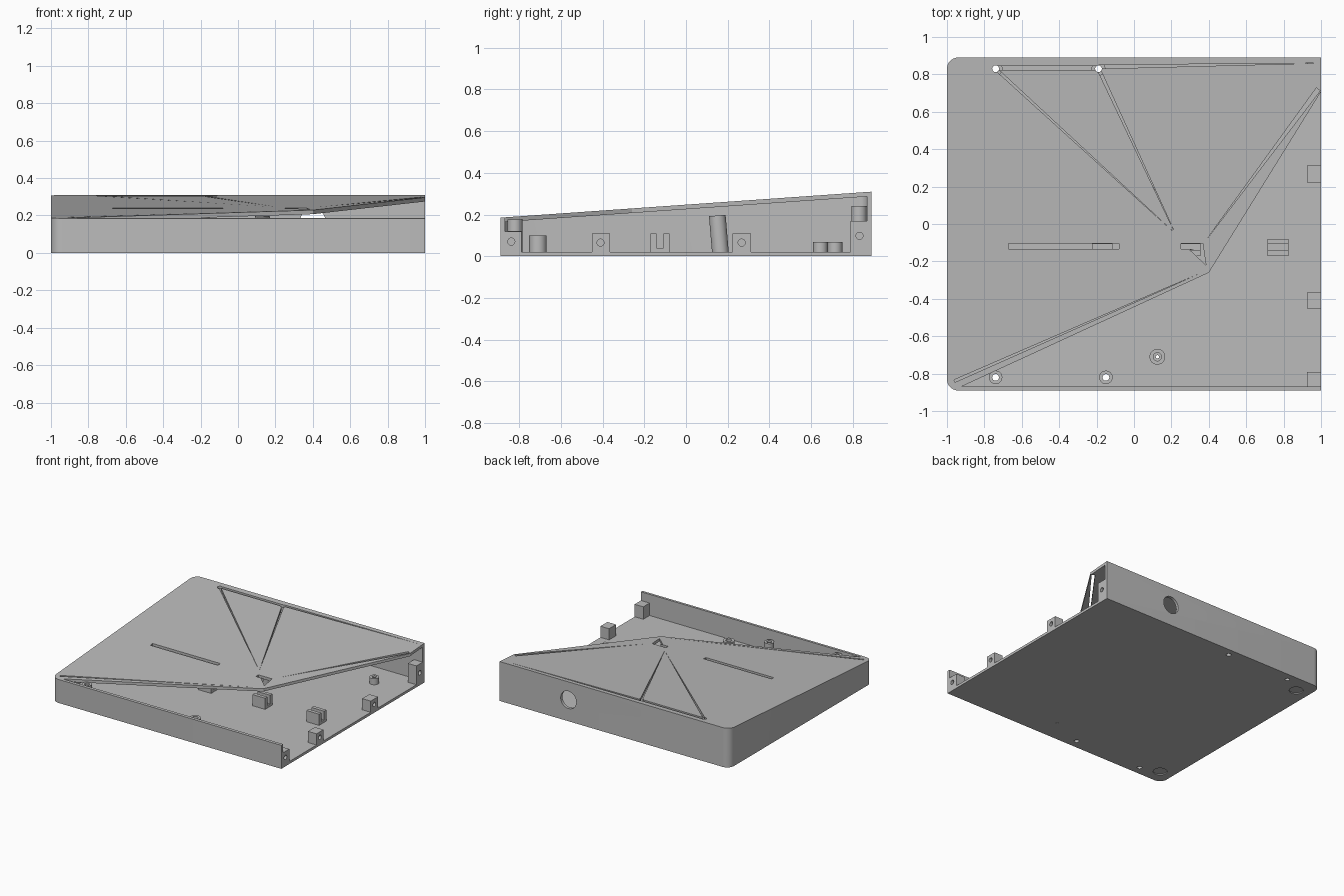
import bpy, bmesh, math
from mathutils import Matrix, Vector

if "Cube" in bpy.data.objects:
    bpy.data.objects.remove(bpy.data.objects["Cube"], do_unlink=True)

grey = bpy.data.materials.new("matte grey")
grey.use_nodes = True
colour = (0.5, 0.5, 0.5, 1)
grey.diffuse_color = colour
grey.node_tree.nodes["Principled BSDF"].inputs["Base Color"].default_value = colour

HALF, T, FLOOR = 0.89, 0.022, 0.02


def slope(y, drop=0.0):
    """Height of the tilted lid at a given depth."""
    return 0.185 + (y + HALF) * 0.07 - drop


def finish(name, bm):
    bmesh.ops.recalc_face_normals(bm, faces=bm.faces)
    mesh = bpy.data.meshes.new(name)
    bm.to_mesh(mesh)
    bm.free()
    mesh.materials.append(grey)
    ob = bpy.data.objects.new(name, mesh)
    bpy.context.collection.objects.link(ob)
    return ob


def prism(name, outline, low, high):
    """Upright prism; low and high give the end heights from y."""
    bm = bmesh.new()
    bottom = [bm.verts.new((x, y, low(y))) for x, y in outline]
    top = [bm.verts.new((x, y, high(y))) for x, y in outline]
    bm.faces.new(bottom)
    bm.faces.new(top)
    for i in range(len(outline)):
        j = (i + 1) % len(outline)
        bm.faces.new((bottom[i], bottom[j], top[j], top[i]))
    return finish(name, bm)


def box(name, x0, x1, y0, y1, z0, z1):
    return prism(name, [(x0, y0), (x1, y0), (x1, y1), (x0, y1)], lambda y: z0, lambda y: z1)


def rod(name, start, end, radius, sides=32):
    a, b = Vector(start), Vector(end)
    turn = (b - a).to_track_quat("Z", "Y").to_matrix().to_4x4()
    bm = bmesh.new()
    bmesh.ops.create_cone(bm, cap_ends=True, segments=sides, radius1=radius, radius2=radius,
                          depth=(b - a).length, matrix=Matrix.Translation((a + b) / 2) @ turn)
    return finish(name, bm)


def cut(ob, cutter):
    """Subtract a cutter, bake the result and discard the cutter."""
    mod = ob.modifiers.new("cut", "BOOLEAN")
    mod.operation, mod.solver, mod.object = "DIFFERENCE", "EXACT", cutter
    bpy.context.view_layer.update()
    graph = bpy.context.evaluated_depsgraph_get()
    baked = bpy.data.meshes.new_from_object(ob.evaluated_get(graph))
    ob.modifiers.clear()
    ob.data = baked
    bpy.data.objects.remove(cutter, do_unlink=True)


def shell_outline(inset, right, radius):
    """Rectangle whose two left corners are rounded."""
    pts = [(right, -HALF + inset), (right, HALF - inset)]
    for sign, start in ((1, 90), (-1, 180)):
        cx, cy = -1 + inset + radius, sign * (HALF - inset - radius)
        for k in range(9):
            a = math.radians(start + 90 * k / 8)
            pts.append((cx + radius * math.cos(a), cy + radius * math.sin(a)))
    return pts


# Sloped case, hollow and open on the left side
case = prism("case", shell_outline(0, 1, 0.06), lambda y: 0, slope)
cut(case, prism("hollow", shell_outline(T, 1.2, 0.04), lambda y: FLOOR, lambda y: slope(y, T)))

# Missing front corner of the lid
opening = [(-0.92, -HALF + T), (1.2, -HALF + T), (1.2, 1.03), (0.4, -0.26)]
cut(case, prism("opening", opening, lambda y: 0.1, lambda y: 0.5))


def lid_cut(outline):
    cut(case, prism("lid_cut", outline, lambda y: slope(y, 0.04), lambda y: 0.5))


# Slots in the lid
for x0, x1, y0, y1 in ((-0.67, -0.08, -0.135, -0.105), (0.25, 0.37, -0.135, -0.105),
                       (-0.74, -0.19, 0.824, 0.846)):
    lid_cut([(x0, y0), (x1, y0), (x1, y1), (x0, y1)])
lid_cut([(0.30, -0.14), (0.37, -0.12), (0.385, -0.22)])

# Tapering slits in the lid
for a, b, width in (((-0.74, 0.83), (0.22, -0.05), 0.014), ((-0.19, 0.83), (0.22, -0.05), 0.016),
                    ((-0.19, 0.84), (0.98, 0.86), 0.02), ((0.985, 0.72), (0.39, -0.08), 0.025),
                    ((-0.96, -0.84), (0.35, -0.265), 0.014)):
    a, b = Vector(a), Vector(b)
    side = (b - a).orthogonal().normalized() * width / 2
    lid_cut([tuple(a + side), tuple(a - side), tuple(b)])

# Cable hole in the back wall
cut(case, rod("cable_hole", (0.4, 0.8, 0.168), (0.4, 1, 0.168), 0.068, 48))

# Screw holes through the floor and lid, and foot recesses underneath
for x, y, r, top in ((-0.74, 0.83, 0.018, 0.5), (-0.19, 0.83, 0.018, 0.5), (-0.74, -0.82, 0.018, 0.1),
                     (-0.15, -0.82, 0.018, 0.1), (0.125, -0.71, 0.009, 0.1)):
    cut(case, rod("screw_hole", (x, y, -0.1), (x, y, top), r, 24))
for y in (0.75, -0.77):
    cut(case, rod("foot_recess", (-0.89, y, -0.1), (-0.89, y, 0.008), 0.05))


def tube(name, x, y, top, radius, bore, lean=0.0):
    ob = rod(name, (x, y, FLOOR - 0.002), (x, y - lean, top), radius)
    cut(ob, rod("bore", (x, y + lean, -0.15), (x, y - lean * 2, top + 0.15), bore, 24))


# Screw posts on the floor
tube("back_right_post", -0.74, 0.83, 0.24, 0.037, 0.018)
tube("back_middle_post", -0.19, 0.83, 0.24, 0.037, 0.018)
tube("front_right_post", -0.74, -0.82, 0.175, 0.036, 0.018)
tube("front_middle_post", -0.15, -0.82, 0.12, 0.036, 0.018)
tube("board_post", 0.125, -0.71, 0.1, 0.042, 0.022)
tube("short_post_a", 0.735, 0.645, 0.068, 0.035, 0.016)
tube("short_post_b", -0.2, 0.715, 0.068, 0.035, 0.016)
rod("leaning_post", (0.13, 0.165, FLOOR - 0.002), (0.13, 0.15, 0.195), 0.04)

# Drilled blocks along the open side
for y0, y1, top, hole_y, hole_z in ((-0.87, -0.79, 0.118, -0.838, 0.07), (-0.452, -0.365, 0.108, -0.41, 0.065),
                                    (0.222, 0.312, 0.108, 0.267, 0.065), (0.79, 0.87, 0.168, 0.832, 0.098)):
    block = box("side_block", 0.925, 1, y0, y1, FLOOR - 0.002, top)
    cut(block, rod("drill", (0.95, hole_y, hole_z), (1.1, hole_y, hole_z), 0.017, 24))

# Row of notched board clips
for x in (-0.17, 0.30, 0.77):
    clip = box("board_clip", x - 0.055, x + 0.055, -0.17, -0.08, FLOOR - 0.002, 0.108)
    cut(clip, box("notch", x - 0.1, x + 0.1, -0.142, -0.108, 0.04, 0.2))

# Smooth the round walls and keep hard edges
bpy.ops.object.select_all(action="DESELECT")
for ob in bpy.context.collection.objects:
    if ob.type == "MESH" and grey.name in ob.data.materials:
        ob.select_set(True)
        bpy.context.view_layer.objects.active = ob
bpy.ops.object.shade_smooth_by_angle(angle=math.radians(30))
